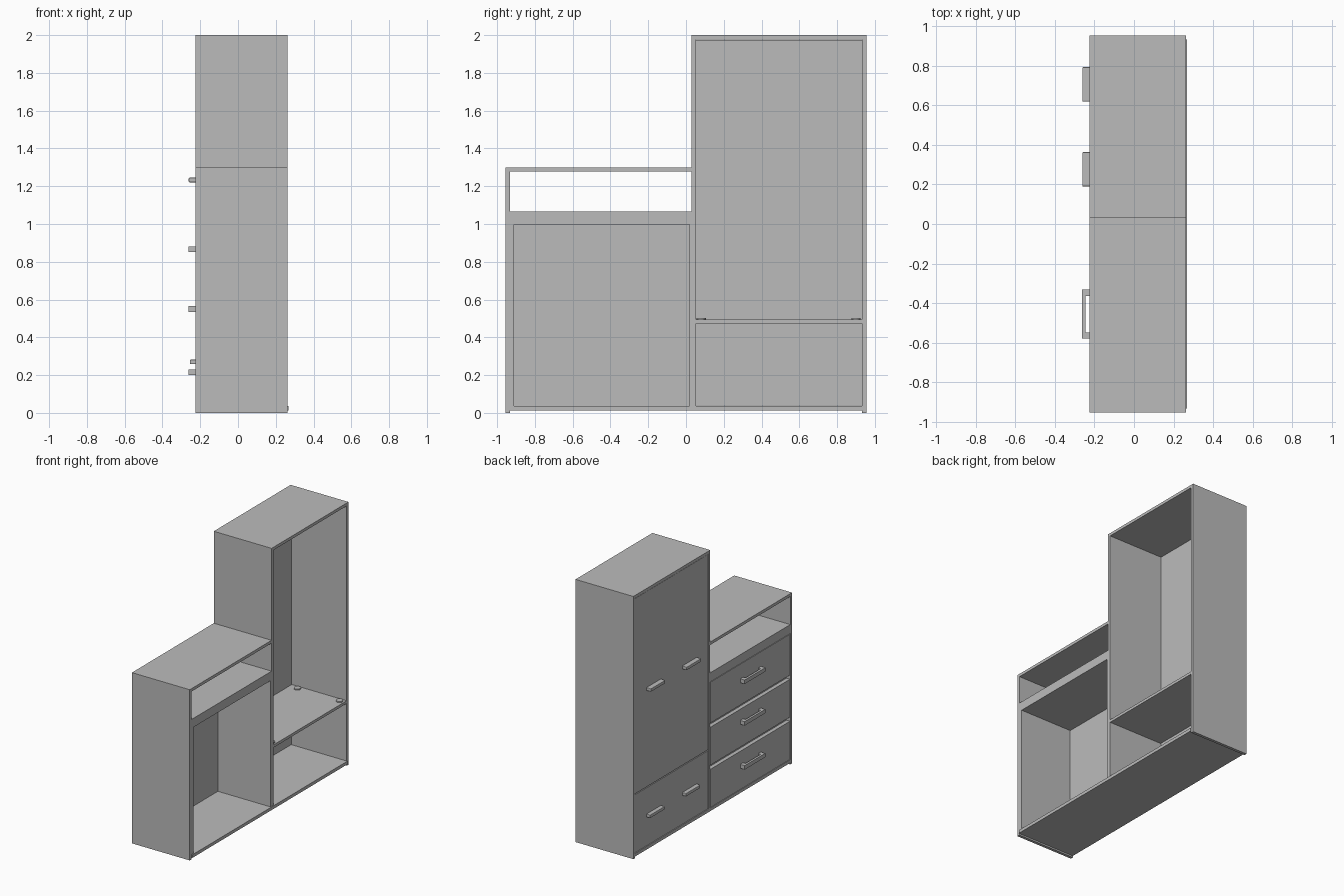
import bpy
import bmesh

if "Cube" in bpy.data.objects:
    bpy.data.objects.remove(bpy.data.objects["Cube"], do_unlink=True)

grey = bpy.data.materials.new("plain_grey")
grey.use_nodes = True
colour = (0.5, 0.5, 0.5, 1)
grey.diffuse_color = colour
grey.node_tree.nodes["Principled BSDF"].inputs["Base Color"].default_value = colour

FRONT, BACK = -0.225, 0.262      # doors are on -x, open side on +x
LOW_END, SPLIT, TALL_END = -0.955, 0.03, 0.955
LOW_TOP, TALL_TOP = 1.3, 2.0
T = 0.022                        # board thickness
FLOOR = 0.036


def finish(name, bm):
    mesh = bpy.data.meshes.new(name)
    bm.to_mesh(mesh)
    bm.free()
    mesh.materials.append(grey)
    obj = bpy.data.objects.new(name, mesh)
    bpy.context.collection.objects.link(obj)
    return obj


def add_box(bm, x, y, z):
    verts = bmesh.ops.create_cube(bm, size=1)["verts"]
    for v in verts:
        for i, (a, b) in enumerate((x, y, z)):
            v.co[i] = a if v.co[i] < 0 else b


def board(name, x, y, z):
    bm = bmesh.new()
    add_box(bm, x, y, z)
    return finish(name, bm)


DEPTH = (FRONT, BACK)

# Carcass: base, side walls and tops
board("base", (FRONT, BACK + 0.006), (LOW_END + T, TALL_END - T), (0.012, FLOOR))
board("low_side", DEPTH, (LOW_END, LOW_END + T), (0, LOW_TOP))
board("tall_side", DEPTH, (TALL_END - T, TALL_END), (0, TALL_TOP))
board("middle_wall", DEPTH, (SPLIT, SPLIT + T), (FLOOR, TALL_TOP))
board("low_top", DEPTH, (LOW_END + T, SPLIT), (LOW_TOP - T, LOW_TOP))
board("tall_top", DEPTH, (SPLIT + T, TALL_END - T), (TALL_TOP - T, TALL_TOP))

# Drawer bay: niche floor, inner liners and backing panel
board("niche_floor", DEPTH, (LOW_END + T, SPLIT), (0.997, 1.065))
LINER = (-0.195, BACK)
board("outer_liner", LINER, (LOW_END + T, -0.91), (FLOOR, 0.997))
board("inner_liner", LINER, (0.018, SPLIT), (FLOOR, 0.997))
board("drawer_backing", (-0.195, -0.182), (-0.91, 0.018), (FLOOR, 0.997))

# Three drawer fronts separated by finger gaps
for i, (low, high) in enumerate(((0.04, 0.33), (0.362, 0.65), (0.682, 0.993))):
    board(f"drawer_front_{i + 1}", (FRONT, -0.195),
          (LOW_END + T + 0.002, SPLIT - 0.002), (low, high))

# Wardrobe: shelf, two doors, bottom front
INNER = (SPLIT + T, TALL_END - T)
CENTRE = sum(INNER) / 2
board("wardrobe_shelf", (-0.2, BACK), INNER, (0.474, 0.495))
DOOR_X = (FRONT + 0.002, -0.2)
board("door_right", DOOR_X, (INNER[0] + 0.002, CENTRE - 0.001), (0.488, 1.975))
board("door_left", DOOR_X, (CENTRE + 0.001, INNER[1] - 0.002), (0.488, 1.975))
board("bottom_front", DOOR_X, (INNER[0] + 0.002, INNER[1] - 0.002), (0.04, 0.481))

# Round pads on the wardrobe shelf
for i, x in enumerate((-0.13, 0.225)):
    for j, y in enumerate((0.08, 0.9)):
        bm = bmesh.new()
        bmesh.ops.create_cone(bm, cap_ends=True, segments=24,
                              radius1=0.025, radius2=0.025, depth=0.01)
        bmesh.ops.translate(bm, verts=bm.verts, vec=(x, y, 0.498))
        finish(f"shelf_pad_{i * 2 + j + 1}", bm)

# Solid bar handles on the doors and bottom front
for part, z, reach in (("door", 1.233, 0.036), ("bottom", 0.27, 0.03)):
    for side, y in (("right", 0.277), ("left", 0.707)):
        bar = board(f"{part}_handle_{side}", (FRONT - reach, FRONT + 0.004),
                    (y - 0.087, y + 0.087), (z - 0.012, z + 0.012))
        bevel = bar.modifiers.new("soft_edges", "BEVEL")
        bevel.width = 0.004
        bevel.segments = 2

# Bow handles on the drawers
for i, z in enumerate((0.215, 0.55, 0.867)):
    bm = bmesh.new()
    height = (z - 0.015, z + 0.015)
    add_box(bm, (-0.262, -0.245), (-0.58, -0.332), height)
    for y in ((-0.58, -0.55), (-0.365, -0.332)):
        add_box(bm, (-0.245, FRONT), y, height)
    bmesh.ops.remove_doubles(bm, verts=bm.verts, dist=0.0001)
    finish(f"drawer_handle_{i + 1}", bm)
